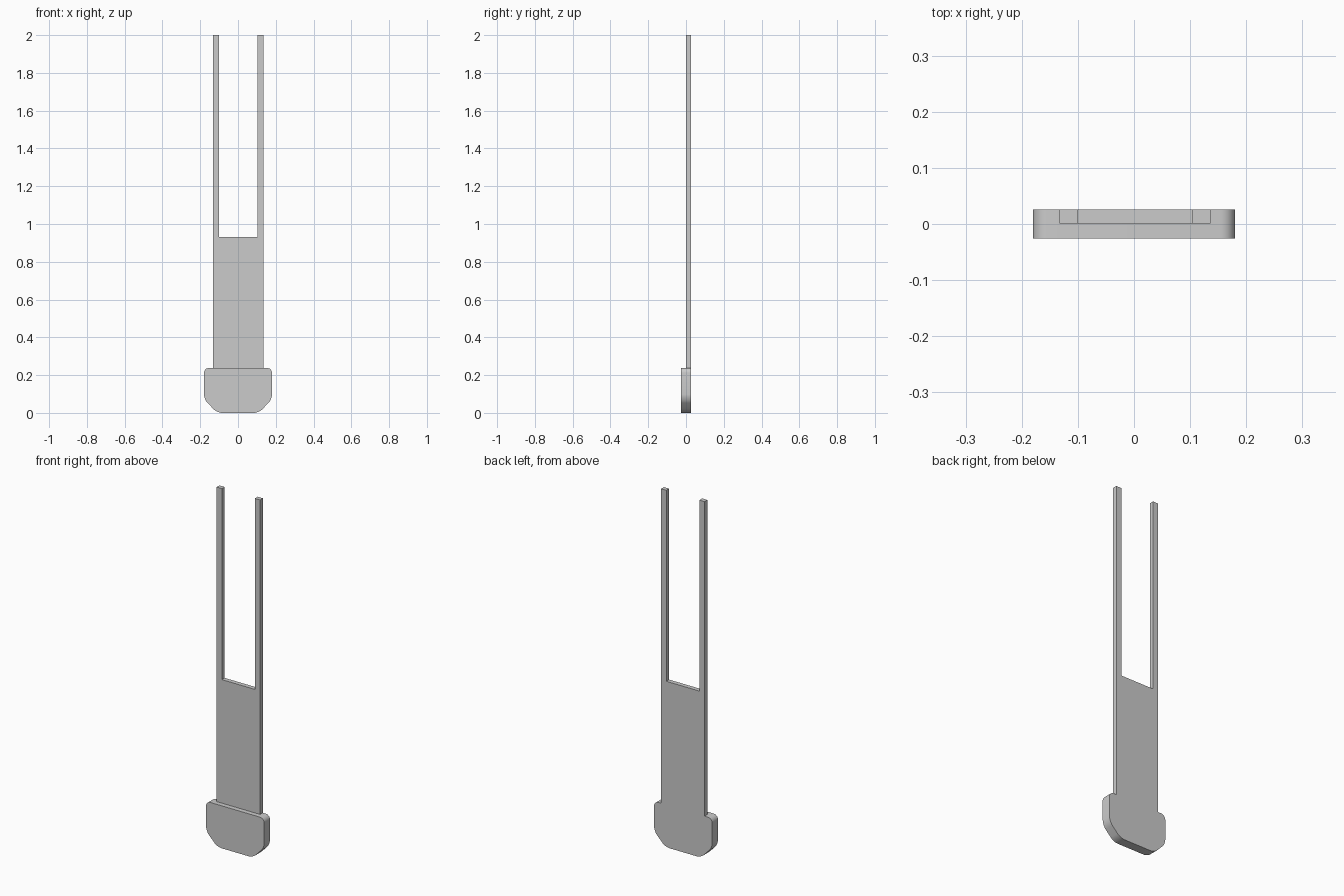
import bpy
import bmesh
import math

if "Cube" in bpy.data.objects:
    bpy.data.objects.remove(bpy.data.objects["Cube"], do_unlink=True)

grey = bpy.data.materials.new("plain_grey")
grey.use_nodes = True
colour = (0.6, 0.6, 0.6, 1)
grey.diffuse_color = colour
grey.node_tree.nodes["Principled BSDF"].inputs["Base Color"].default_value = colour

BACK = 0.026


def plate(name, outline, front, radius=0):
    """Extrude an outline (x, z) from the front plane to the shared back plane."""
    bm = bmesh.new()
    face = bm.faces.new([bm.verts.new((x, front, z)) for x, z in outline])
    if radius:
        bmesh.ops.bevel(bm, geom=bm.verts[:], offset=radius, segments=6,
                        profile=0.5, affect='VERTICES')
    res = bmesh.ops.extrude_face_region(bm, geom=bm.faces[:])
    moved = [v for v in res["geom"] if isinstance(v, bmesh.types.BMVert)]
    bmesh.ops.translate(bm, verts=moved, vec=(0, BACK - front, 0))
    bmesh.ops.recalc_face_normals(bm, faces=bm.faces[:])
    mesh = bpy.data.meshes.new(name)
    bm.to_mesh(mesh)
    bm.free()
    mesh.materials.append(grey)
    obj = bpy.data.objects.new(name, mesh)
    bpy.context.collection.objects.link(obj)
    bpy.ops.object.select_all(action='DESELECT')
    obj.select_set(True)
    bpy.context.view_layer.objects.active = obj
    bpy.ops.object.shade_smooth_by_angle(angle=math.radians(30))
    return obj


# Thick head with rounded corners and chamfered lower corners
half = [(0.11, 0), (0.18, 0.072), (0.18, 0.238)]
plate("head", half + [(-x, z) for x, z in reversed(half)], -BACK, 0.026)

# Thin blade that forks into two long prongs
left, right, prong = -0.133, 0.136, 0.032
base, slot, top = 0.238, 0.93, 2.0
plate("forked_blade", [
    (left, base), (right, base), (right, top), (right - prong, top),
    (right - prong, slot), (left + prong, slot), (left + prong, top), (left, top),
], 0.001)
